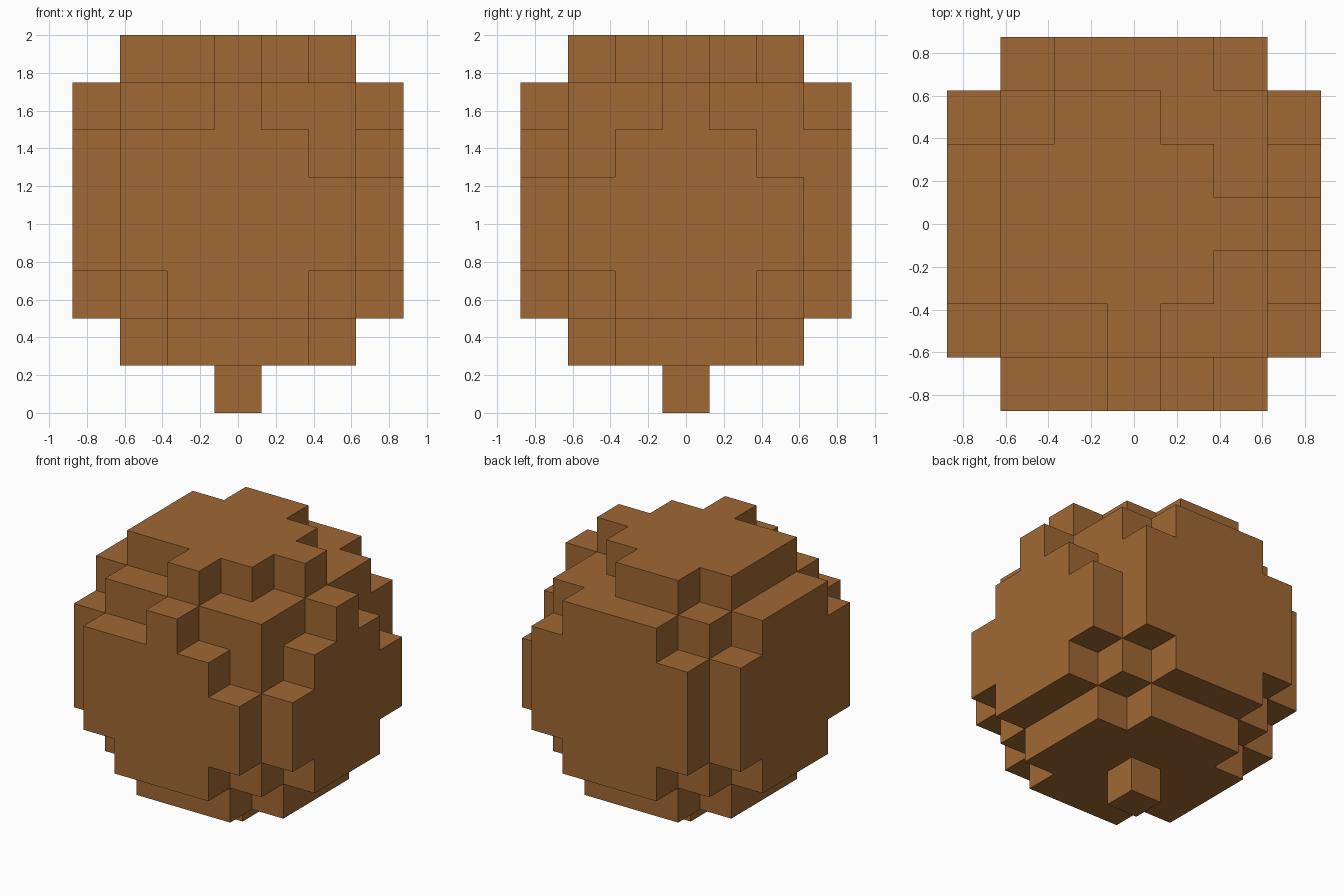
import bpy, bmesh
from mathutils import Vector

CELL = 0.25
MID = 4  # layer of the body's centre

old = bpy.data.objects.get("Cube")
if old:
    bpy.data.objects.remove(old, do_unlink=True)

brown = bpy.data.materials.new("brown")
brown.use_nodes = True
colour = (0.352, 0.138, 0.034, 1)
brown.diffuse_color = colour
brown.node_tree.nodes["Principled BSDF"].inputs["Base Color"].default_value = colour


def build_blocks(name, cells):
    """Make one mesh from the outer faces of a set of grid blocks."""
    bm = bmesh.new()
    corners = {}

    def corner(p):
        key = tuple(round(2 * c) for c in p)
        if key not in corners:
            corners[key] = bm.verts.new((p + Vector((0, 0, 0.5))) * CELL)
        return corners[key]

    for cell in cells:
        centre = Vector(cell)
        for axis in range(3):
            for sign in (-1, 1):
                n = Vector((0, 0, 0))
                n[axis] = sign
                if tuple(int(c) for c in centre + n) in cells:
                    continue
                u = Vector((0, 0, 0))
                u[(axis + 1) % 3] = 1
                v = n.cross(u)
                mid = centre + n / 2
                bm.faces.new([corner(mid + (a * u + b * v) / 2)
                              for a, b in ((-1, -1), (1, -1), (1, 1), (-1, 1))])
    # Merge the blocks' coplanar faces into flat panels
    bmesh.ops.dissolve_limit(bm, angle_limit=0.01, verts=bm.verts[:], edges=bm.edges[:])
    mesh = bpy.data.meshes.new(name)
    bm.to_mesh(mesh)
    bm.free()
    mesh.materials.append(brown)
    obj = bpy.data.objects.new(name, mesh)
    bpy.context.collection.objects.link(obj)


def panel(rows, place):
    """Blocks of a raised panel; each row is its first and last column."""
    return {place(col, row - 2) for row, (lo, hi) in enumerate(rows)
            for col in range(lo, hi + 1)}


full, short, single = (-2, 2), (-1, 1), (0, 0)
span = range(-2, 3)

# Solid core
body = {(x, y, z + MID) for x in span for y in span for z in span}

# Side panels, rows from bottom to top
body |= panel([short, full, full, (-2, 1), single], lambda c, r: (c, -3, r + MID))
body |= panel([short, full, full, full, short], lambda c, r: (c, 3, r + MID))
body |= panel([short, full, full, short, single], lambda c, r: (3, c, r + MID))
body |= panel([short, full, full, full, short], lambda c, r: (-3, c, r + MID))

# Top and bottom panels, rows from front to back
body |= panel([single, (-2, 1), full, (-2, 1), (-1, 0)], lambda c, r: (c, r, MID + 3))
body |= panel([short, full, full, full, short], lambda c, r: (c, r, MID - 3))

build_blocks("round_body", body)

# Short stem below the body
build_blocks("stem", {(0, 0, 0)})
